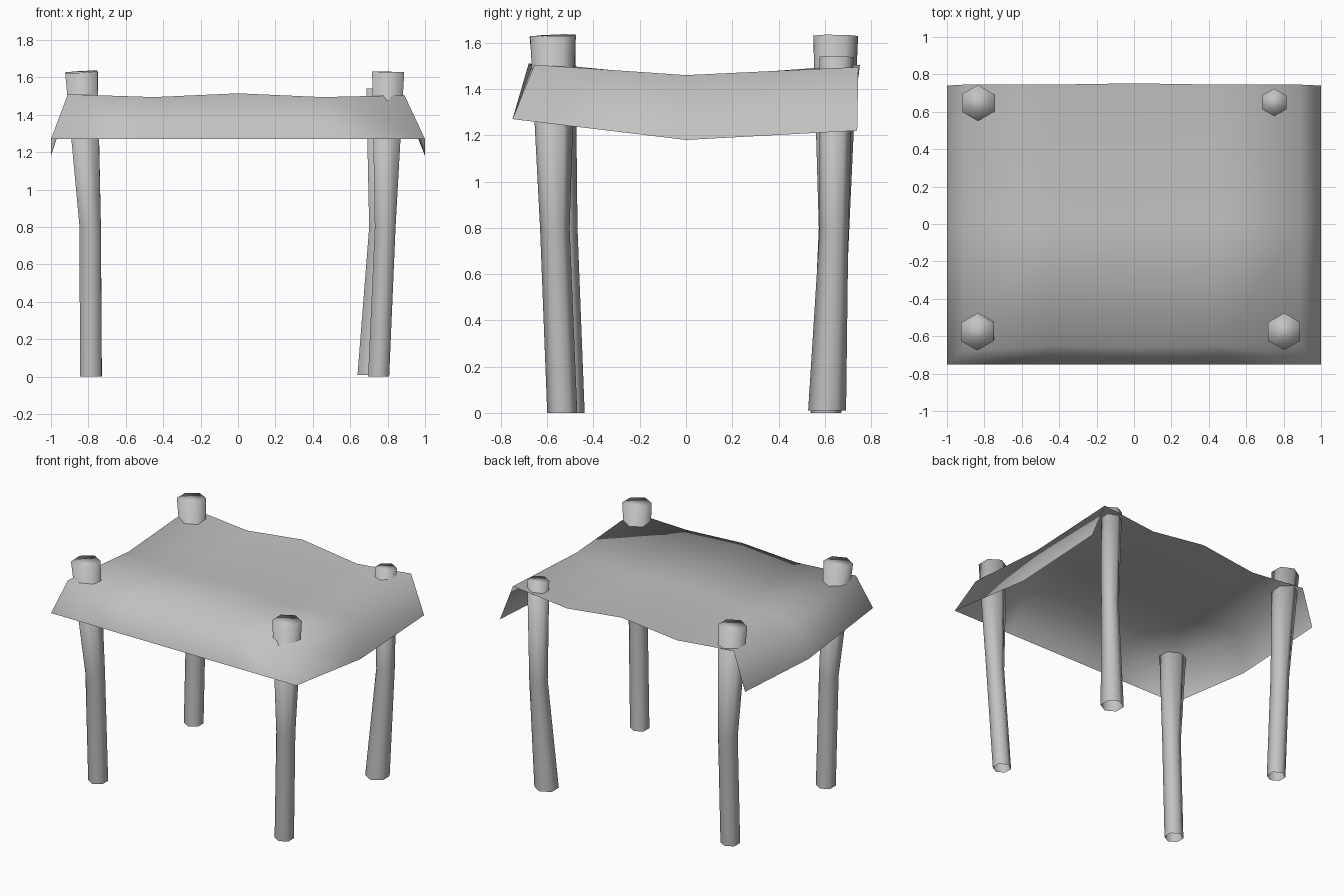
import bpy
import bmesh
from math import cos, sin, tau
from mathutils import Vector

cube = bpy.data.objects.get("Cube")
if cube:
    bpy.data.objects.remove(cube)

# Single plain grey material
colour = (0.54, 0.54, 0.54, 1)
grey = bpy.data.materials.new("plain_grey")
grey.use_nodes = True
grey.diffuse_color = colour
grey.node_tree.nodes["Principled BSDF"].inputs["Base Color"].default_value = colour


def finish(bm, name):
    """Turn a bmesh into a smooth-shaded object."""
    bmesh.ops.recalc_face_normals(bm, faces=bm.faces)
    mesh = bpy.data.meshes.new(name)
    bm.to_mesh(mesh)
    bm.free()
    mesh.materials.append(grey)
    mesh.shade_smooth()
    obj = bpy.data.objects.new(name, mesh)
    bpy.context.collection.objects.link(obj)


def post(name, rings, sides=6):
    """Bent hexagonal post through rings of (x, y, z, radius), open at the foot."""
    bm = bmesh.new()
    lean = Vector(rings[-1][:3]) - Vector(rings[-2][:3])
    loops = []
    for x, y, z, r in rings:
        # Only the top ring tilts with the lean of the post
        tilt = lean / lean.z if z == rings[-1][2] else Vector()
        loop = []
        for i in range(sides):
            dx, dy = r * sin(tau * i / sides), r * cos(tau * i / sides)
            loop.append(bm.verts.new((x + dx, y + dy, z - tilt.x * dx - tilt.y * dy)))
        loops.append(loop)
    for low, high in zip(loops, loops[1:]):
        for i in range(sides):
            j = (i + 1) % sides
            bm.faces.new((low[i], low[j], high[j], high[i]))
    bm.faces.new(loops[-1])
    finish(bm, name)


# Four crooked posts, wider at the top
post("front_left_post", [(0.752, -0.535, 0, 0.065), (0.787, -0.567, 0.8, 0.064), (0.803, -0.575, 1.63, 0.099)])
post("front_right_post", [(-0.787, -0.505, 0, 0.067), (-0.79, -0.535, 0.8, 0.066), (-0.838, -0.577, 1.63, 0.099)])
post("back_left_post", [(0.71, 0.61, 0.01, 0.082), (0.755, 0.64, 0.8, 0.062), (0.75, 0.65, 1.54, 0.074)])
post("back_right_post", [(-0.785, 0.605, 0, 0.066), (-0.79, 0.64, 0.8, 0.066), (-0.834, 0.647, 1.63, 0.097)])

# Sagging cloth top: rows run front to back, columns right to left
columns = (-0.91, -0.45, 0, 0.45, 0.89)
rows = [
    ((-0.68, -0.65, -0.66, -0.65, -0.655), (1.51, 1.495, 1.515, 1.495, 1.505)),
    ((0.03, 0, 0, 0, 0), (1.45, 1.425, 1.45, 1.425, 1.46)),
    ((0.745, 0.745, 0.752, 0.745, 0.745), (1.5, 1.455, 1.505, 1.45, 1.495)),
]
bm = bmesh.new()
top = [[bm.verts.new(p) for p in zip(columns, ys, zs)] for ys, zs in rows]
for near, far in zip(top, top[1:]):
    for i in range(4):
        bm.faces.new((near[i], near[i + 1], far[i + 1], far[i]))

# Hanging skirt along the right, front and left edges; the back stays open
edge = [top[2][0], top[1][0], *top[0], top[1][4], top[2][4]]
side = [Vector((-1, 0.74, 1.22)), Vector((-1, 0, 1.18))]
front = [Vector((x, -0.75, 1.27)) for x in (-1, -0.5, 0, 0.5, 1)]
other_side = [Vector((-p.x, p.y, p.z)) for p in reversed(side)]
hem = [bm.verts.new(p) for p in side + front + other_side]
for i in range(len(edge) - 1):
    bm.faces.new((edge[i], hem[i], hem[i + 1], edge[i + 1]))
finish(bm, "cloth_canopy")
